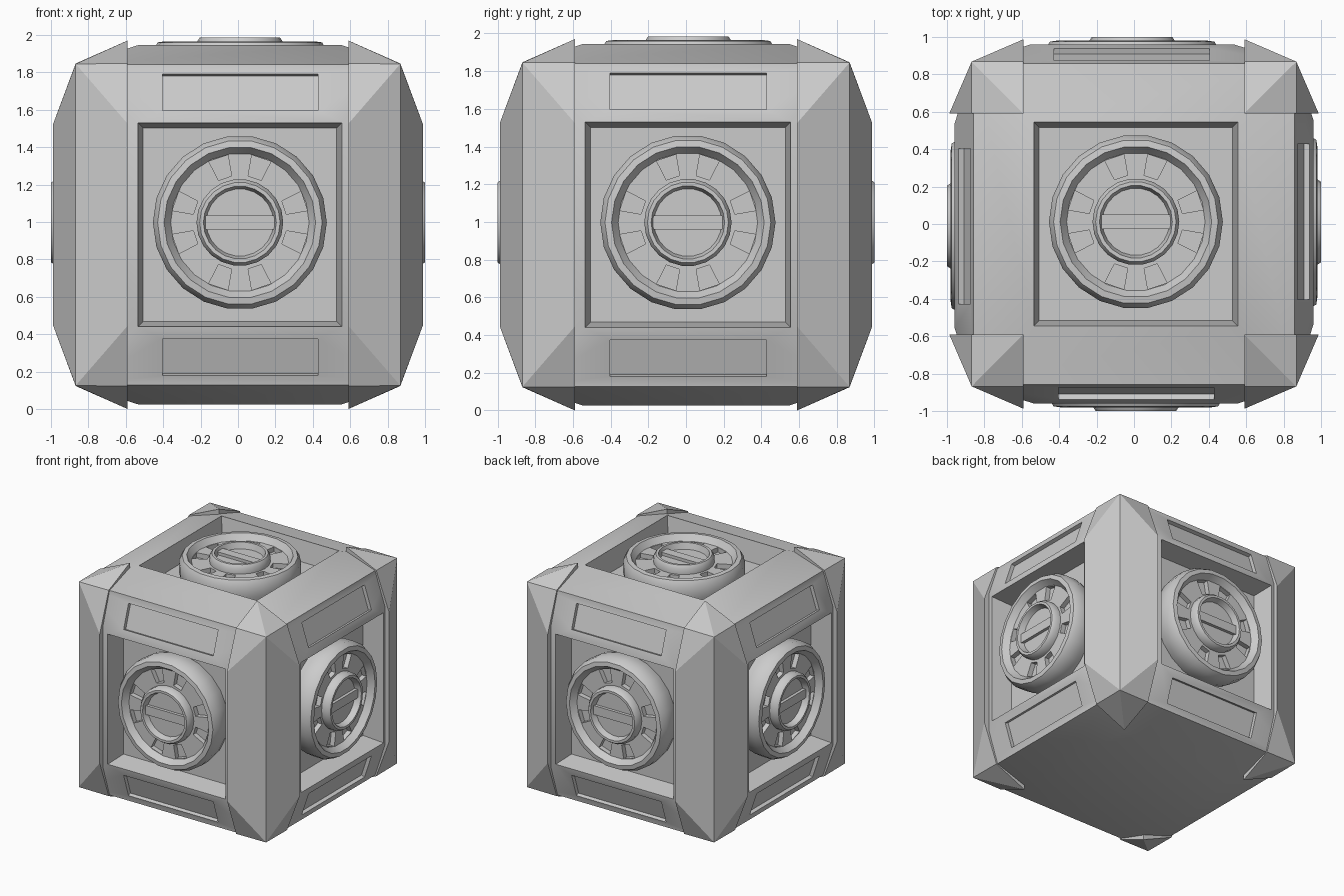
import bpy, bmesh, math
from mathutils import Matrix, Vector
from itertools import product

if "Cube" in bpy.data.objects:
    bpy.data.objects.remove(bpy.data.objects["Cube"])

MID = 0.985
CENTRE = Matrix.Translation((0, 0, MID))
TO_FRONT = Matrix.Rotation(math.pi / 2, 4, 'X')
SIDES = {n: CENTRE @ Matrix.Rotation(k * math.pi / 2, 4, 'Z') @ TO_FRONT
         for k, n in enumerate(("front", "right", "back", "left"))}
FACES = {**SIDES, "top": CENTRE}


def make(name, bm):
    bmesh.ops.recalc_face_normals(bm, faces=bm.faces)
    me = bpy.data.meshes.new(name)
    bm.to_mesh(me)
    bm.free()
    ob = bpy.data.objects.new(name, me)
    bpy.context.collection.objects.link(ob)
    return ob


def activate(ob):
    bpy.ops.object.select_all(action='DESELECT')
    ob.select_set(True)
    bpy.context.view_layer.objects.active = ob


def smooth(ob, deg=30):
    activate(ob)
    bpy.ops.object.shade_smooth_by_angle(angle=math.radians(deg))


def cut(ob, cutter_bm):
    cutter = make("cutter", cutter_bm)
    cutter.hide_render = True
    mod = ob.modifiers.new("cut", 'BOOLEAN')
    mod.operation, mod.solver, mod.object = 'DIFFERENCE', 'EXACT', cutter
    activate(ob)
    bpy.ops.object.modifier_apply(modifier=mod.name)
    bpy.data.objects.remove(cutter)


def square(bm, half, height, m, shift=0.0):
    return [bm.verts.new(m @ Vector((x * half + shift, y * half, height)))
            for x, y in ((-1, -1), (1, -1), (1, 1), (-1, 1))]


def bridge(bm, a, b):
    n = len(a)
    for i in range(n):
        bm.faces.new((a[i], a[(i + 1) % n], b[(i + 1) % n], b[i]))


# Body: cube with every face bulged outward, five of them with a square recess
bm = bmesh.new()
bottom = CENTRE @ Matrix.Rotation(math.pi, 4, 'X')
for m in [*FACES.values(), bottom]:
    outer, inner = square(bm, 0.857, 0.857, m), square(bm, 0.545, 0.96, m, 0.01)
    bridge(bm, outer, inner)
    if m is bottom:
        bm.faces.new(inner)
    else:
        floor = square(bm, 0.517, 0.79, m, 0.01)
        bridge(bm, inner, floor)
        bm.faces.new(floor)
bmesh.ops.remove_doubles(bm, verts=bm.verts, dist=0.001)
body = make("body", bm)

# Long shallow slots in the slopes above and below each side recess
bm = bmesh.new()
tilt = math.atan2(0.103, 0.312)
for m in SIDES.values():
    for s in (1, -1):
        place = (m @ Matrix.Translation((0.012, s * 0.708, 0.906))
                 @ Matrix.Rotation(-s * tilt, 4, 'X') @ Matrix.Diagonal((0.83, 0.205, 0.06, 1)))
        bmesh.ops.create_cube(bm, size=1, matrix=place)
cut(body, bm)
smooth(body)

# Raised armour posts on the four vertical edges
I, F, C = 0.59, 0.988, 0.868
for sx, sy in product((1, -1), repeat=2):
    bm = bmesh.new()
    for s in (1, -1):
        for x, y, z in ((I, I, 0.985), (I, C, 0.862), (C, I, 0.862), (C, C, 0.86),
                        (I, F, 0.54), (F, I, 0.54)):
            bm.verts.new((sx * x, sy * y, s * z + MID))
    bmesh.ops.convex_hull(bm, input=bm.verts)
    bmesh.ops.dissolve_limit(bm, angle_limit=0.02, verts=bm.verts, edges=bm.edges)
    post = make(f"corner_post_{'right' if sx > 0 else 'left'}_{'back' if sy > 0 else 'front'}", bm)
    smooth(post, 15)

# Dial: lathed rim, sunken face and hub ring
PROFILE = ((0.45, 0.78), (0.465, 0.84), (0.465, 0.93), (0.44, 0.975), (0.405, 0.98), (0.395, 0.965),
           (0.37, 0.93), (0.232, 0.93), (0.232, 0.975), (0.215, 1.0), (0.195, 1.0),
           (0.18, 0.95))
N = 22
bm = bmesh.new()
rings = [[bm.verts.new((r * math.cos(2 * math.pi * i / N), r * math.sin(2 * math.pi * i / N), h))
          for i in range(N)] for r, h in PROFILE]
for a, b in zip(rings, rings[1:]):
    bridge(bm, a, b)
bm.faces.new(rings[0])
bm.faces.new(rings[-1])
dial = make("dial_front", bm)

# Eight tapered openings, in pairs round the dial face
bm = bmesh.new()
for k, s in product(range(4), (1, -1)):
    turn = Matrix.Rotation(k * math.pi / 2 + s * math.radians(18.5), 4, 'Z')
    loops = [[bm.verts.new(turn @ Vector((x, y, z)))
              for x, y in ((0.25, -0.037), (0.362, -0.054), (0.362, 0.054), (0.25, 0.037))]
             for z in (0.89, 0.95)]
    bridge(bm, *loops)
    for loop in loops:
        bm.faces.new(loop)
cut(dial, bm)
smooth(dial, 35)

# Bar across the hub
bm = bmesh.new()
bmesh.ops.create_cube(bm, size=1, matrix=Matrix.Translation((0, 0, 0.955))
                      @ Matrix.Diagonal((0.37, 0.075, 0.04, 1)))
bar = make("hub_bar_front", bm)

# Repeat dial and bar on the other faces
for name, m in FACES.items():
    for part, label in ((dial, "dial"), (bar, "hub_bar")):
        ob = part
        if name != "front":
            ob = bpy.data.objects.new(f"{label}_{name}", part.data)
            bpy.context.collection.objects.link(ob)
        ob.matrix_world = m @ Matrix.Translation((0.01, 0.012, 0))
